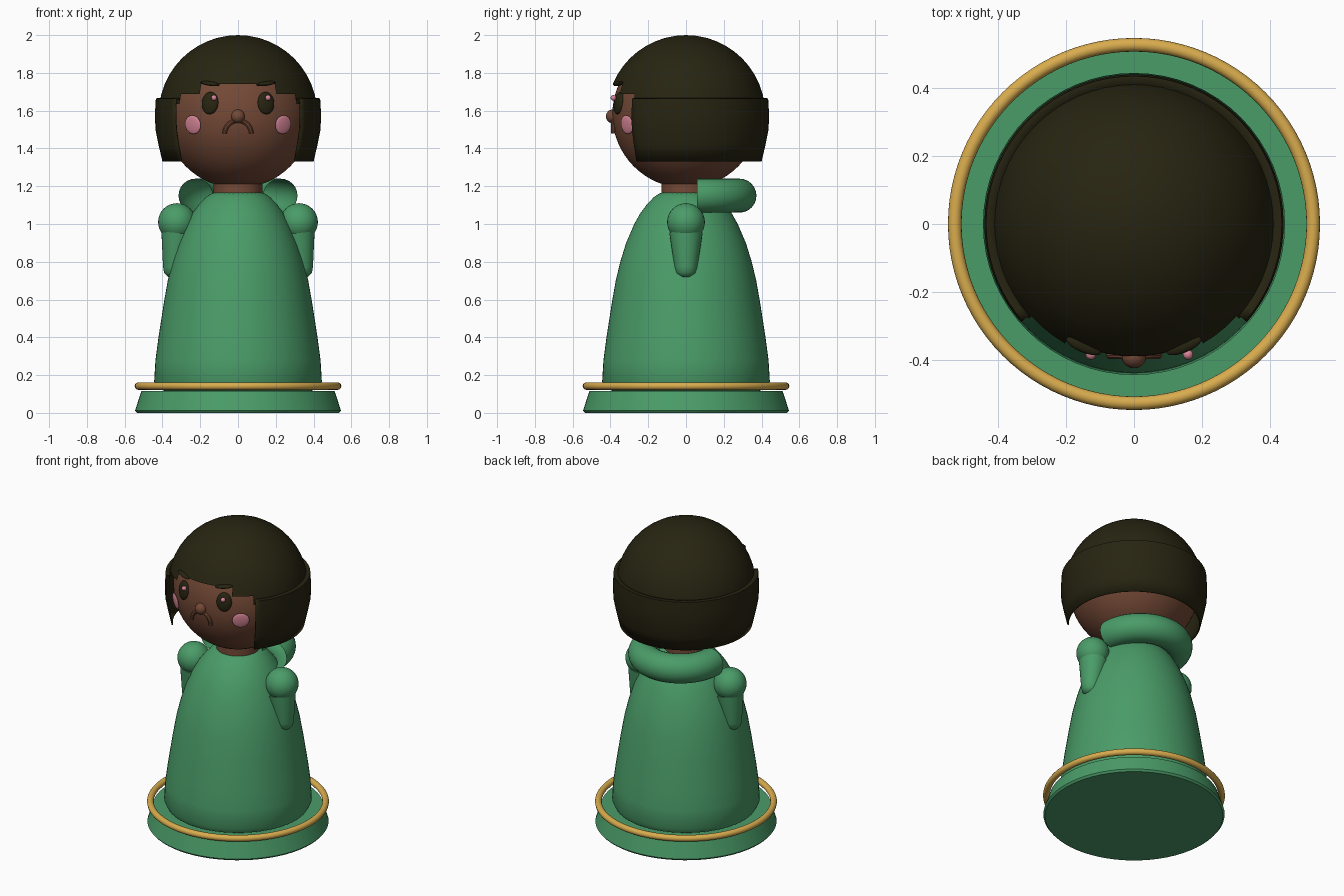
import bpy, bmesh, math
from mathutils import Vector

if "Cube" in bpy.data.objects:
    bpy.data.objects.remove(bpy.data.objects["Cube"])


def material(name, srgb):
    m = bpy.data.materials.new(name)
    lin = [(c / 255 / 12.92) if c < 10 else ((c / 255 + 0.055) / 1.055) ** 2.4 for c in srgb]
    m.diffuse_color = (*lin, 1)
    m.use_nodes = True
    m.node_tree.nodes["Principled BSDF"].inputs["Base Color"].default_value = m.diffuse_color
    return m


GREEN = material("green_cloth", (74, 156, 104))
GOLD = material("gold_trim", (217, 172, 78))
HAIR = material("dark_hair", (39, 36, 17))
SKIN = material("brown_skin", (116, 73, 54))
PINK = material("pink_blush", (216, 134, 152))


def finish(bm, name, mat, loc=(0, 0, 0), rot=(0, 0, 0)):
    me = bpy.data.meshes.new(name)
    bm.to_mesh(me)
    bm.free()
    me.materials.append(mat)
    ob = bpy.data.objects.new(name, me)
    bpy.context.collection.objects.link(ob)
    ob.location, ob.rotation_euler = loc, rot
    bpy.ops.object.select_all(action='DESELECT')
    ob.select_set(True)
    bpy.context.view_layer.objects.active = ob
    bpy.ops.object.shade_smooth_by_angle(angle=math.radians(35))
    return ob


def lathe(name, profile, mat, a0=0, a1=360, segs=64, keep=None, **place):
    """Turn an (r, z) profile about z; keep(angle, row) can drop faces."""
    bm = bmesh.new()
    angs = [math.radians(a0 + (a1 - a0) * i / segs) for i in range(segs + 1)]
    grid = [[bm.verts.new((r * math.cos(a), r * math.sin(a), z)) for r, z in profile] for a in angs]
    for i in range(segs):
        for j in range(len(profile) - 1):
            mid = math.degrees((angs[i] + angs[i + 1]) / 2)
            if keep is None or keep(mid, j):
                bm.faces.new((grid[i][j], grid[i + 1][j], grid[i + 1][j + 1], grid[i][j + 1]))
    bmesh.ops.remove_doubles(bm, verts=bm.verts, dist=1e-5)
    bmesh.ops.delete(bm, geom=[v for v in bm.verts if not v.link_faces], context='VERTS')
    return finish(bm, name, mat, **place)


def ball(name, loc, scale, mat, rot=(0, 0, 0), segs=32):
    bm = bmesh.new()
    bmesh.ops.create_uvsphere(bm, u_segments=segs, v_segments=segs // 2, radius=1)
    bmesh.ops.scale(bm, vec=scale, verts=bm.verts)
    return finish(bm, name, mat, loc, rot)


def ring_profile(R, r, n=16):
    return [(R + r * math.cos(2 * math.pi * i / n), r * math.sin(2 * math.pi * i / n)) for i in range(n + 1)]


# base plate and gold ring
lathe("base", [(0, 0), (.535, 0), (.545, .012), (.512, .115), (0, .115)], GREEN)
lathe("gold_ring", ring_profile(.527, .02), GOLD, segs=96, loc=(0, 0, .142))

# robe body and neck
lathe("robe", [(0, .115), (.385, .115), (.428, .132), (.444, .165), (.437, .28), (.421, .4),
               (.393, .58), (.372, .7), (.348, .8), (.317, .9), (.274, 1.0), (.243, 1.055),
               (.21, 1.1), (.17, 1.143), (.14, 1.162), (.11, 1.172), (0, 1.178)], GREEN)
lathe("neck", [(.13, 1.14), (.13, 1.25)], SKIN, segs=32)

# half collar behind the neck
lathe("collar", ring_profile(.225, .09, 24), GREEN, 0, 180, 40, loc=(0, .058, 1.15))

# arms
for side, tag in ((-1, "left"), (1, "right")):
    ball("shoulder_" + tag, (side * .323, 0, 1.01), (.1, .1, .1), GREEN)
    lathe("arm_" + tag, [(0, -.24), (.03, -.235), (.052, -.215), (.06, -.185), (.088, 0), (0, 0)],
          GREEN, segs=32, loc=(side * .318, 0, .952), rot=(0, -side * .104, 0))

# head
HC = Vector((0, 0, 1.58))
ball("head", HC, (.39, .39, .39), SKIN, segs=64)

# hair cap: sphere rows of 7.5 degrees, lower rows stepped away around the face
lats = [math.radians(7.5 * k) for k in range(1, 13)]
cap = [(.42 * math.cos(t), 1.58 + .42 * math.sin(t)) for t in lats]


def keep_cap(angle, row):
    off = abs(angle - 270)
    return not (row == 0 and off < 48 or row == 1 and off < 30)


lathe("hair_cap", cap, HAIR, 90, 450, 60, keep_cap)

# bobbed side and back hair, open at the face
bob = lathe("hair_bob", [(.4, 1.33), (.421, 1.42), (.437, 1.5), (.44, 1.58), (.435, 1.665), (.405, 1.668)],
            HAIR, -41, 221, 56)
shell = bob.modifiers.new("thickness", 'SOLIDIFY')
shell.thickness, shell.offset = .008, -1

# face features in mirrored pairs
for side, tag in ((-1, "left"), (1, "right")):
    for part, d, dist, size, mat in (
            ("eye", (.148, -.356, .06), .39, (.047, .02, .06), HAIR),
            ("cheek", (.235, -.307, -.053), .397, (.052, .01, .05), PINK)):
        n = Vector((side * d[0], d[1], d[2])).normalized()
        yaw = math.atan2(n.x, -n.y)
        ball(part + "_" + tag, HC + n * dist, size, mat, (-math.asin(n.z), 0, yaw), 24)
    ball("brow_" + tag, (side * .147, -.358, 1.743), (.056, .02, .012), HAIR,
         (0, -side * .12, side * .39), 20)
for x, tag in ((-.127, "left"), (.159, "right")):
    ball("eye_glint_" + tag, (x, -.384, 1.668), (.015, .015, .015), PINK, segs=16)

# nose and frowning mouth
ball("nose", (0, -.39, 1.57), (.036, .034, .036), SKIN, segs=24)
lathe("mouth", ring_profile(.07, .012, 10), SKIN, 0, 180, 24,
      loc=(0, -.386, 1.478), rot=(math.pi / 2, 0, 0))
